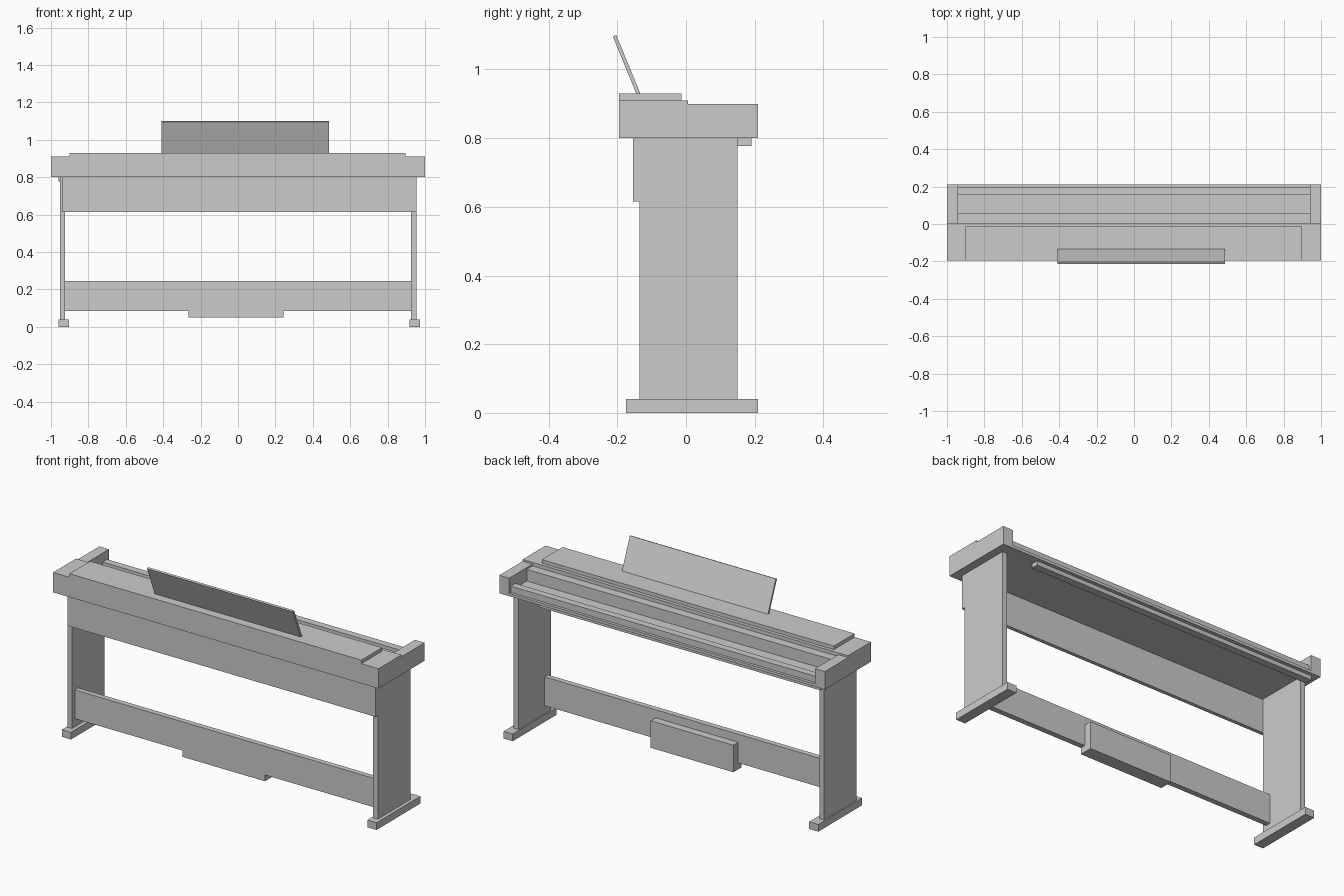
import bpy
import bmesh

if "Cube" in bpy.data.objects:
    bpy.data.objects.remove(bpy.data.objects["Cube"])

# One plain finish for the whole instrument
grey = bpy.data.materials.new("light grey")
grey.diffuse_color = (0.6, 0.6, 0.6, 1.0)
grey.use_nodes = True
grey.node_tree.nodes["Principled BSDF"].inputs["Base Color"].default_value = grey.diffuse_color


def prism(name, profile, x0, x1):
    """Extrude a (y, z) outline from x0 to x1."""
    bm = bmesh.new()
    face = bm.faces.new([bm.verts.new((x0, y, z)) for y, z in profile])
    ext = bmesh.ops.extrude_face_region(bm, geom=[face])
    verts = [g for g in ext["geom"] if isinstance(g, bmesh.types.BMVert)]
    bmesh.ops.translate(bm, verts=verts, vec=(x1 - x0, 0, 0))
    bmesh.ops.recalc_face_normals(bm, faces=bm.faces)
    mesh = bpy.data.meshes.new(name)
    bm.to_mesh(mesh)
    bm.free()
    mesh.materials.append(grey)
    obj = bpy.data.objects.new(name, mesh)
    bpy.context.collection.objects.link(obj)
    return obj


def box(name, x, y, z):
    """Box from (min, max) pairs on each axis."""
    return prism(name, [(y[0], z[0]), (y[1], z[0]), (y[1], z[1]), (y[0], z[1])], *x)


# Upper case, lid and music rest
box("case_body", (-1.0, 1.0), (-0.195, 0.006), (0.80, 0.91))
box("lid", (-0.90, 0.895), (-0.195, -0.013), (0.91, 0.93))
prism("music_rest", [(-0.145, 0.93), (-0.133, 0.93), (-0.203, 1.10), (-0.213, 1.096)],
      -0.41, 0.487)

# Cheek blocks at both ends of the keyboard
for side, x in (("left", (-1.0, -0.94)), ("right", (0.94, 1.0))):
    box(side + "_cheek", x, (0.006, 0.21), (0.80, 0.90))

# Stepped keyboard bed: fallboard, sunken keys, raised slip, front lip
prism("keyboard_bed", [(0.006, 0.80), (0.21, 0.80), (0.21, 0.815), (0.195, 0.815),
                       (0.195, 0.85), (0.155, 0.85), (0.155, 0.825), (0.055, 0.825),
                       (0.055, 0.89), (0.006, 0.89)], -0.94, 0.94)
box("under_rail", (-0.96, 0.77), (0.15, 0.19), (0.777, 0.80))

# Legs and feet
for side, leg_x, foot_x in (("left", (-0.953, -0.925), (-0.96, -0.904)),
                            ("right", (0.925, 0.955), (0.918, 0.974))):
    box(side + "_leg", leg_x, (-0.135, 0.15), (0.04, 0.80))
    box(side + "_foot", foot_x, (-0.175, 0.21), (0.0, 0.04))

# Panels between the legs, and the pedal box on the lower bar
box("upper_panel", (-0.94, 0.955), (-0.155, -0.135), (0.615, 0.80))
box("lower_bar", (-0.925, 0.925), (-0.11, -0.08), (0.085, 0.245))
prism("pedal_box", [(-0.11, 0.05), (-0.037, 0.05), (-0.037, 0.20), (-0.08, 0.20),
                    (-0.08, 0.085), (-0.11, 0.085)], -0.265, 0.243)
